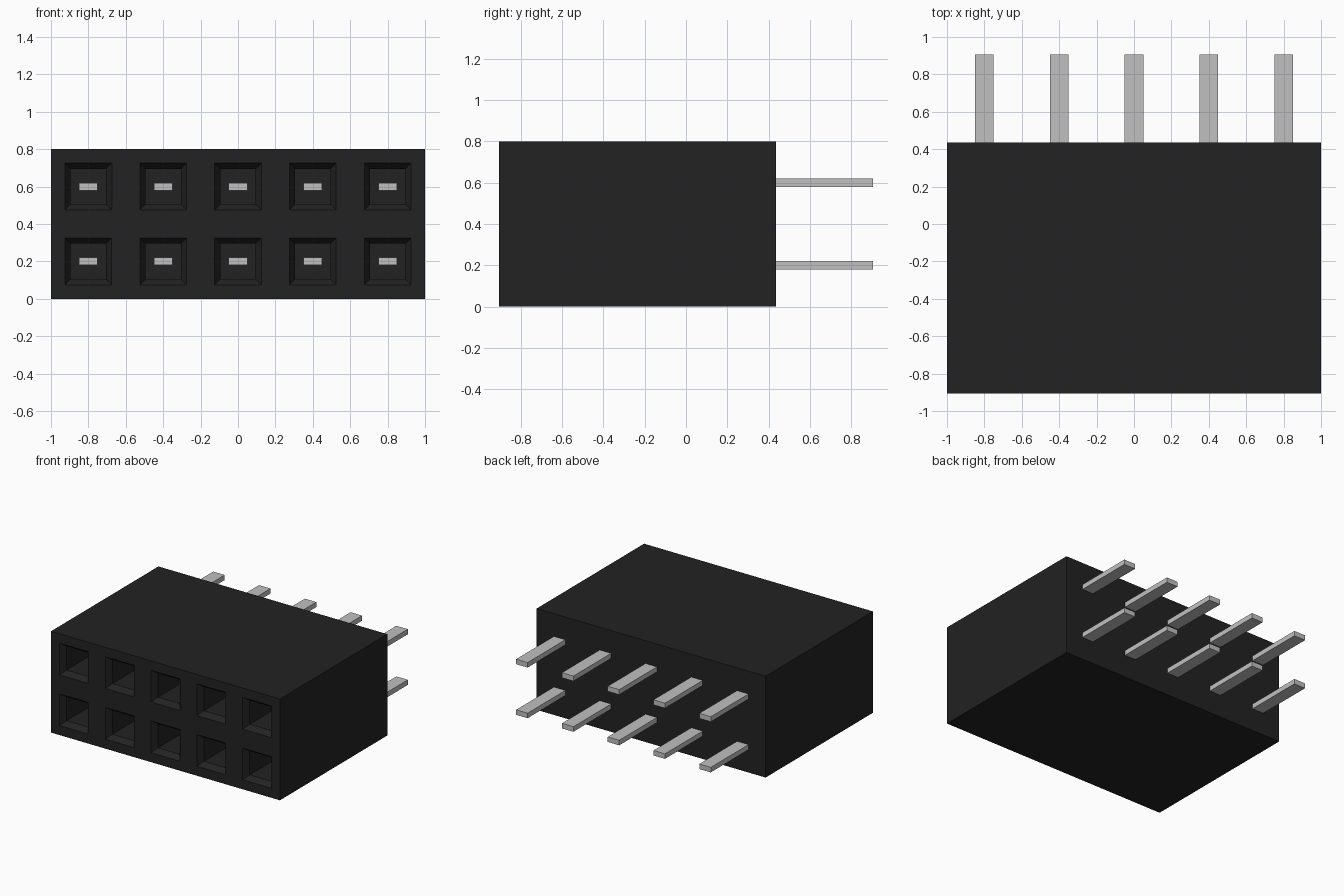
import bpy
import bmesh
from mathutils import Matrix, Vector

cube = bpy.data.objects.get("Cube")
if cube:
    bpy.data.objects.remove(cube, do_unlink=True)

COLUMNS = [-0.8, -0.4, 0, 0.4, 0.8]
ROWS = [0.2, 0.6]
FRONT, BACK, PIN_END = -0.905, 0.435, 0.905
MOUTH = 0.125       # half width of a socket mouth
CHAMFER = 0.043
FLOOR = -0.3        # depth at which the sockets end


def material(name, value, roughness):
    mat = bpy.data.materials.new(name)
    mat.use_nodes = True
    colour = (value, value, value, 1)
    mat.diffuse_color = colour
    bsdf = mat.node_tree.nodes["Principled BSDF"]
    bsdf.inputs["Base Color"].default_value = colour
    bsdf.inputs["Roughness"].default_value = roughness
    return mat


def add_box(bm, low, high):
    low, high = Vector(low), Vector(high)
    place = Matrix.Translation((low + high) / 2) @ Matrix.Diagonal((*(high - low), 1))
    bmesh.ops.create_cube(bm, size=1, matrix=place)


def finish(bm, name, mat):
    bm.normal_update()
    mesh = bpy.data.meshes.new(name)
    bm.to_mesh(mesh)
    bm.free()
    mesh.materials.append(mat)
    obj = bpy.data.objects.new(name, mesh)
    bpy.context.collection.objects.link(obj)
    return obj


def front_faces(bm):
    bm.normal_update()
    return [f for f in bm.faces if f.normal.y < -0.9]


def cut_front(bm, axis, value):
    """Split only the front face along one line."""
    faces = front_faces(bm)
    geom = faces + list({e for f in faces for e in f.edges})
    geom += list({v for f in faces for v in f.verts})
    bmesh.ops.bisect_plane(bm, geom=geom, plane_co=axis * value, plane_no=axis)


def is_mouth(face):
    c = face.calc_center_median()
    return (min(abs(c.x - x) for x in COLUMNS) < 0.01
            and min(abs(c.z - z) for z in ROWS) < 0.01)


black = material("black plastic", 0.016, 0.6)
silver = material("silver metal", 0.53, 0.4)

# Housing with a grid of chamfered sockets
bm = bmesh.new()
add_box(bm, (-1, FRONT, 0), (1, BACK, 0.8))
for axis, centres in ((Vector((1, 0, 0)), COLUMNS), (Vector((0, 0, 1)), ROWS)):
    for centre in centres:
        for side in (-MOUTH, MOUTH):
            cut_front(bm, axis, centre + side)
sockets = [f for f in front_faces(bm) if is_mouth(f)]
bmesh.ops.inset_individual(bm, faces=sockets, thickness=CHAMFER, depth=-CHAMFER)
floors = bmesh.ops.extrude_discrete_faces(bm, faces=sockets)["faces"]
for vert in {v for f in floors for v in f.verts}:
    vert.co.y = FLOOR
finish(bm, "housing", black)

# Flat contact pins, showing in the sockets and out of the back
for r, z in enumerate(ROWS):
    for c, x in enumerate(COLUMNS):
        bm = bmesh.new()
        add_box(bm, (x - 0.05, FLOOR - 0.02, z - 0.02), (x + 0.05, PIN_END, z + 0.02))
        finish(bm, f"pin_row{r + 1}_column{c + 1}", silver)
